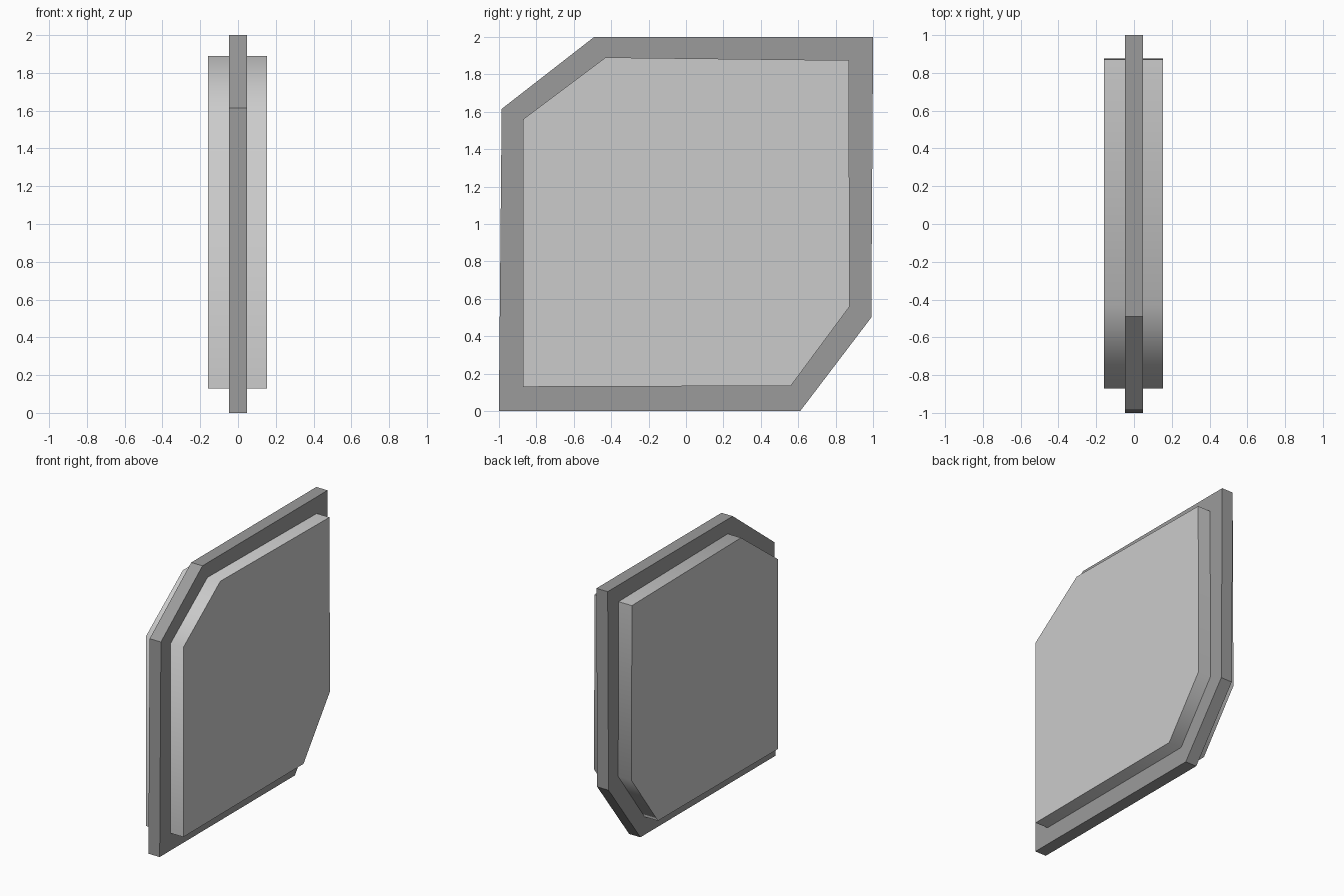
import bpy
import bmesh
from math import radians

cube = bpy.data.objects.get("Cube")
if cube:
    bpy.data.objects.remove(cube, do_unlink=True)


def material(name, grey):
    mat = bpy.data.materials.new(name)
    mat.use_nodes = True
    colour = (grey, grey, grey, 1)
    mat.diffuse_color = colour
    mat.node_tree.nodes["Principled BSDF"].inputs["Base Color"].default_value = colour
    return mat


def slab(name, profile, x0, x1, mat):
    """Extrude a y-z outline along x."""
    bm = bmesh.new()
    face = bm.faces.new([bm.verts.new((x0, y, z)) for y, z in profile])
    side = bmesh.ops.extrude_face_region(bm, geom=[face])["geom"]
    moved = [v for v in side if isinstance(v, bmesh.types.BMVert)]
    bmesh.ops.translate(bm, verts=moved, vec=(x1 - x0, 0, 0))
    bmesh.ops.recalc_face_normals(bm, faces=bm.faces)
    mesh = bpy.data.meshes.new(name)
    bm.to_mesh(mesh)
    bm.free()
    mesh.materials.append(mat)
    obj = bpy.data.objects.new(name, mesh)
    bpy.context.collection.objects.link(obj)
    return obj


dark_grey = material("dark grey", 0.33)
light_grey = material("light grey", 0.6)

# Outlines with the front top and back bottom corners cut off
core_outline = [(-1, 0), (0.61, 0), (0.99, 0.5), (1, 2), (-0.49, 2), (-0.985, 1.615)]
plate_outline = [(-0.87, 0.13), (0.56, 0.135), (0.875, 0.56),
                 (0.87, 1.875), (-0.43, 1.89), (-0.87, 1.56)]

# Thin central panel
slab("core_panel", core_outline, -0.047, 0.047, dark_grey)

# Raised plate on each side, with softened corner cuts
for name, x0, x1 in (("right_plate", -0.158, -0.047), ("left_plate", 0.047, 0.154)):
    plate = slab(name, plate_outline, x0, x1, light_grey)
    bpy.ops.object.select_all(action="DESELECT")
    plate.select_set(True)
    bpy.context.view_layer.objects.active = plate
    bpy.ops.object.shade_smooth_by_angle(angle=radians(60))
